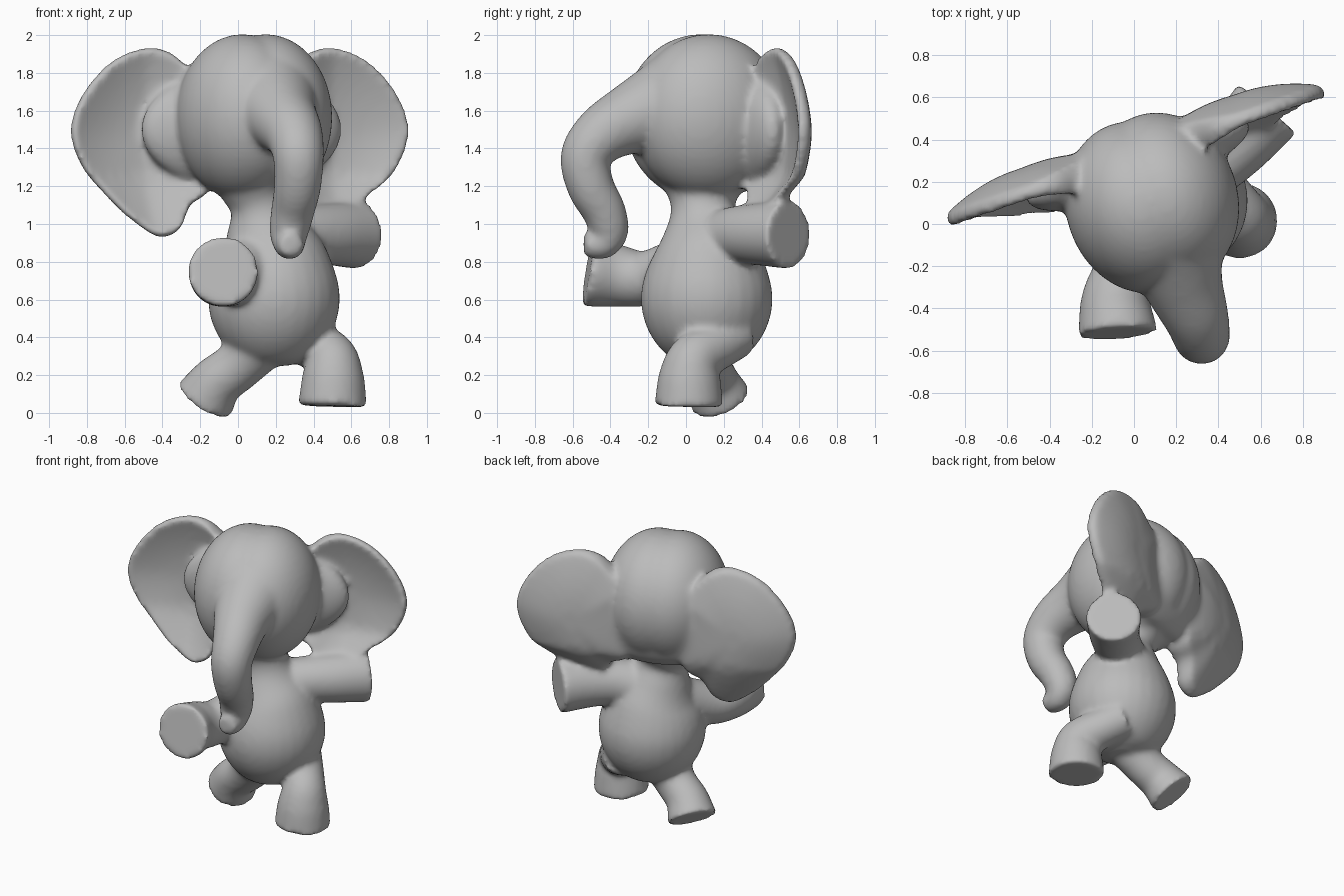
import bpy, bmesh
from math import sin, cos, pi, radians
from mathutils import Vector, Matrix

cube = bpy.data.objects.get("Cube")
if cube:
    bpy.data.objects.remove(cube)

grey = bpy.data.materials.new("soft_grey")
grey.use_nodes = True
grey.diffuse_color = (0.5, 0.5, 0.5, 1)
grey.node_tree.nodes["Principled BSDF"].inputs["Base Color"].default_value = grey.diffuse_color

HEAD = Matrix.Translation((0.085, 0.1, 0)) @ Matrix.Rotation(radians(19), 4, 'Z')
SIDES = 28


def finish(name, bm):
    bmesh.ops.recalc_face_normals(bm, faces=bm.faces)
    mesh = bpy.data.meshes.new(name)
    bm.to_mesh(mesh)
    bm.free()
    mesh.materials.append(grey)
    ob = bpy.data.objects.new(name, mesh)
    bpy.context.collection.objects.link(ob)
    return ob


def bridge(bm, a, b):
    for i in range(len(a)):
        j = (i + 1) % len(a)
        bm.faces.new((a[i], a[j], b[j], b[i]))


def spline(points, steps=6):
    """Catmull-Rom curve through points of any dimension."""
    pts = [Vector(p) for p in points]
    pts = [2 * pts[0] - pts[1]] + pts + [2 * pts[-1] - pts[-2]]
    out = []
    for a, b, c, d in zip(pts, pts[1:], pts[2:], pts[3:]):
        for k in range(steps):
            t = k / steps
            out.append(0.5 * (2 * b + (c - a) * t + (2 * a - 5 * b + 4 * c - d) * t ** 2
                              + (3 * b - a - 3 * c + d) * t ** 3))
    return out + [pts[-2]]


def tube(name, path):
    """Round limb along (x, y, z, radius) points, with flat ends."""
    pts = spline(path)
    bm = bmesh.new()
    rings, side = [], Vector((0.9, 0.3, 0.1))
    for i, p in enumerate(pts):
        t = (pts[min(i + 1, len(pts) - 1)] - pts[max(i - 1, 0)]).to_3d().normalized()
        side = (side - t * side.dot(t)).normalized()
        up = t.cross(side)
        rings.append([bm.verts.new(p.to_3d() + p.w * (side * cos(a) + up * sin(a)))
                      for a in (2 * pi * k / SIDES for k in range(SIDES))])
    for a, b in zip(rings, rings[1:]):
        bridge(bm, a, b)
    bm.faces.new(rings[0])
    bm.faces.new(rings[-1])
    return finish(name, bm)


def ball(name, centre, radii):
    bm = bmesh.new()
    bmesh.ops.create_uvsphere(bm, u_segments=40, v_segments=24, radius=1)
    bm.transform(HEAD @ Matrix.Translation(centre) @ Matrix.Diagonal((*radii, 1)))
    return finish(name, bm)


EAR = [(0.18, 1.72), (0.30, 1.83), (0.40, 1.91), (0.53, 1.932), (0.71, 1.865), (0.87, 1.70), (0.945, 1.5),
       (0.88, 1.3), (0.71, 1.1), (0.60, 1.0), (0.48, 0.93), (0.37, 0.97), (0.30, 1.1), (0.18, 1.22)]


def ear(name, side, droop):
    """Cupped ear: hollow front sheet, bulging back sheet, thick root and curled lobe."""
    rim = spline(EAR + EAR[:1], 4)[:-1]
    mid = Vector((0.56, 1.47))
    bm = bmesh.new()

    def ring(s, y, root_push):
        out = []
        for p in rim:
            q = mid + (p - mid) * s
            low = max(0, 1.25 - q.y)
            root = max(0, 0.52 - q.x)
            z = q.y + low * (1 - droop)
            out.append(bm.verts.new(HEAD @ Vector((side * q.x, y - 0.27 * low + root_push * root, z))))
        return out

    scales = (0.97, 0.9, 0.8, 0.65, 0.5, 0.35, 0.15)
    front = [ring(s, 0.195 + 0.08 * (1 - s * s), -0.22) for s in scales]
    back = [ring(s, 0.265 + 0.095 * (1 - s * s), 0.12) for s in scales]
    edge = ring(1.01, 0.23, 0)
    chain = front[::-1] + [edge] + back
    for a, b in zip(chain, chain[1:]):
        bridge(bm, a, b)
    bm.faces.new(chain[0])
    bm.faces.new(chain[-1])
    return finish(name, bm)


def fuse(name, parts, rounds):
    """Melt overlapping parts into one smooth skin."""
    bpy.ops.object.select_all(action='DESELECT')
    for ob in parts:
        ob.select_set(True)
    skin = parts[0]
    bpy.context.view_layer.objects.active = skin
    bpy.ops.object.join()
    skin.name = skin.data.name = name
    remesh = skin.modifiers.new("melt", 'REMESH')
    remesh.mode = 'VOXEL'
    remesh.voxel_size = 0.018
    smooth = skin.modifiers.new("soften", 'SMOOTH')
    smooth.factor = 0.5
    smooth.iterations = rounds
    for m in ("melt", "soften"):
        bpy.ops.object.modifier_apply(modifier=m)
    bpy.ops.object.shade_smooth()


# Head: two skull lobes, a bridge between the ears, trunk and ears
head = [
    ball("left_skull", (0.065, 0, 1.565), (0.345, 0.415, 0.44)),
    ball("right_skull", (-0.065, 0, 1.565), (0.345, 0.415, 0.44)),
    ball("ear_bridge", (0, 0.205, 1.50), (0.56, 0.155, 0.33)),
    tube("trunk", [(0.17, -0.06, 1.64, 0.27), (0.23, -0.27, 1.565, 0.195), (0.295, -0.44, 1.475, 0.155),
                   (0.32, -0.53, 1.355, 0.135), (0.315, -0.505, 1.20, 0.125), (0.29, -0.435, 1.07, 0.115),
                   (0.27, -0.41, 0.96, 0.105), (0.272, -0.45, 0.895, 0.085), (0.28, -0.54, 0.89, 0.062)]),
    ear("left_ear", 1, 0.65),
    ear("right_ear", -1, 1),
]

# Body: pear-shaped torso with flared neck, two arms and two legs
body = [
    tube("torso", [(0.19, 0.11, 0.25, 0.08), (0.19, 0.11, 0.29, 0.19), (0.19, 0.11, 0.39, 0.285),
                   (0.19, 0.11, 0.52, 0.34), (0.19, 0.11, 0.66, 0.345), (0.18, 0.11, 0.82, 0.295),
                   (0.15, 0.10, 0.97, 0.215), (0.13, 0.09, 1.09, 0.17), (0.11, 0.09, 1.18, 0.205),
                   (0.1, 0.09, 1.28, 0.26)]),
    tube("left_arm", [(0.20, 0.16, 0.90, 0.165), (0.36, 0.27, 0.94, 0.155), (0.495, 0.39, 0.945, 0.165),
                      (0.632, 0.548, 0.943, 0.182)]),
    tube("right_arm", [(0.10, 0.05, 0.82, 0.15), (-0.03, -0.2, 0.715, 0.145), (-0.085, -0.36, 0.725, 0.165),
                       (-0.077, -0.52, 0.75, 0.19)]),
    tube("left_leg", [(0.31, 0.27, 0.42, 0.13), (0.40, 0.17, 0.36, 0.13), (0.49, 0.05, 0.29, 0.14),
                      (0.503, 0.02, 0.19, 0.165), (0.50, 0.015, 0.035, 0.183)]),
    tube("right_leg", [(0.12, 0.08, 0.38, 0.16), (0.0, 0.11, 0.25, 0.135), (-0.11, 0.14, 0.165, 0.14),
                       (-0.178, 0.183, 0.068, 0.165)]),
]
fuse("elephant_skin", head + body, 10)
